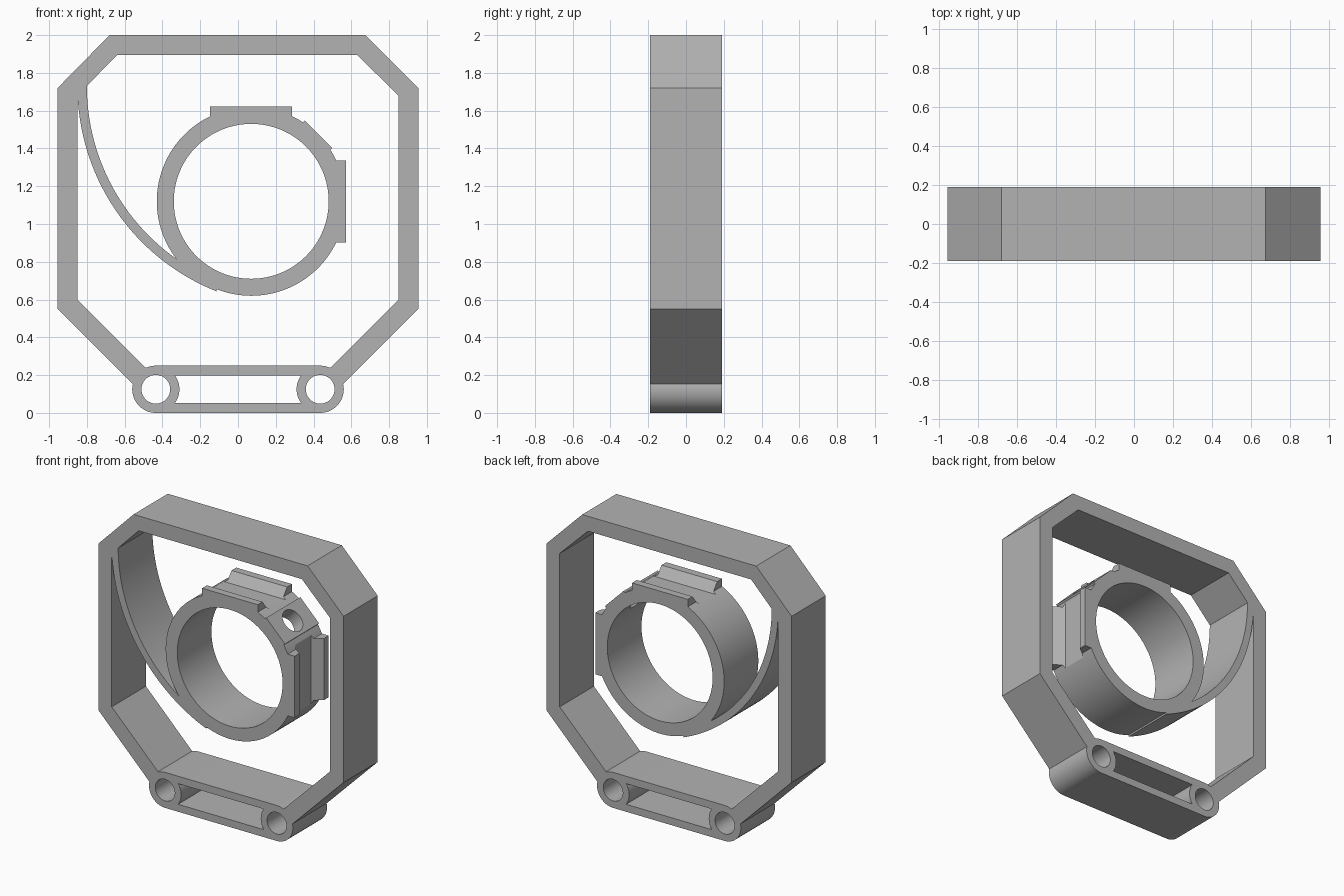
import bpy, bmesh
from math import sin, cos, pi, atan2
from mathutils import Matrix, Vector

cube = bpy.data.objects.get("Cube")
if cube:
    bpy.data.objects.remove(cube, do_unlink=True)

HALF = 0.19            # half depth of the whole bracket
RING = (0.07, 1.12)    # ring centre in x, z

grey = bpy.data.materials.new("plain_grey")
grey.use_nodes = True
grey.diffuse_color = (0.45, 0.45, 0.45, 1)
grey.node_tree.nodes["Principled BSDF"].inputs["Base Color"].default_value = grey.diffuse_color


def arc(c, r, a0, a1, n):
    return [(c[0] + r * cos(a0 + (a1 - a0) * i / n),
             c[1] + r * sin(a0 + (a1 - a0) * i / n)) for i in range(n + 1)]


def circle(c, r, n=96):
    return arc(c, r, 0, 2 * pi, n)[:-1]


def prism(name, pts, half=HALF, matrix=None):
    """Extrude an x-z outline along y, then place it."""
    bm = bmesh.new()
    face = bm.faces.new([bm.verts.new((x, -half, z)) for x, z in pts])
    out = bmesh.ops.extrude_face_region(bm, geom=[face])
    moved = [v for v in out["geom"] if isinstance(v, bmesh.types.BMVert)]
    bmesh.ops.translate(bm, vec=(0, 2 * half, 0), verts=moved)
    if matrix:
        bm.transform(matrix)
    bmesh.ops.recalc_face_normals(bm, faces=bm.faces)
    mesh = bpy.data.meshes.new(name)
    bm.to_mesh(mesh)
    bm.free()
    mesh.materials.append(grey)
    obj = bpy.data.objects.new(name, mesh)
    bpy.context.collection.objects.link(obj)
    return obj


def combine(target, tool, operation):
    mod = target.modifiers.new("combine", "BOOLEAN")
    mod.operation, mod.solver, mod.object = operation, "EXACT", tool
    bpy.context.view_layer.objects.active = target
    bpy.ops.object.modifier_apply(modifier=mod.name)
    bpy.data.objects.remove(tool, do_unlink=True)


def box(x0, x1, z0, z1):
    return [(x0, z0), (x1, z0), (x1, z1), (x0, z1)]


def radial(angle, dist):
    """Place local z along the ring's radius at an angle, local x tangential."""
    return (Matrix.Translation((RING[0], 0, RING[1]))
            @ Matrix.Rotation(pi / 2 - angle, 4, "Y") @ Matrix.Translation((0, 0, dist)))


def drill(target, angle, dist, radius, length):
    m = radial(angle, dist) @ Matrix.Rotation(pi / 2, 4, "X")
    combine(target, prism("drill", circle((0, 0), radius, 64), length / 2, m), "DIFFERENCE")


# Octagonal frame
frame = prism("frame", [(-0.68, 2), (0.675, 2), (0.955, 1.72), (0.955, 0.55), (0.53, 0.125),
                        (-0.53, 0.125), (-0.955, 0.55), (-0.955, 1.72)])
opening = [(-0.64, 1.895), (0.63, 1.895), (0.85, 1.68), (0.85, 0.6), (0.49, 0.24),
           (-0.49, 0.24), (-0.85, 0.6), (-0.85, 1.68)]
combine(frame, prism("opening", opening, 0.4), "DIFFERENCE")

# Rounded foot with two bolt holes and a slot between the bosses
FOOT = 0.125
foot = arc((0.435, FOOT), FOOT, -pi / 2, pi / 2, 32) + arc((-0.435, FOOT), FOOT, pi / 2, 1.5 * pi, 32)
combine(frame, prism("foot", foot), "UNION")
slot = (arc((0.435, FOOT), FOOT, pi + 0.62, pi - 0.62, 16)
        + arc((-0.435, FOOT), FOOT, 0.62, -0.62, 16))
combine(frame, prism("slot", slot, 0.4), "DIFFERENCE")
for x in (-0.435, 0.435):
    combine(frame, prism("bolt_hole", circle((x, FOOT), 0.076, 48), 0.4), "DIFFERENCE")

# Access holes in the top, side and corner of the frame
for angle, dist in ((0, 0.83), (pi / 4, 1.046), (pi / 2, 0.83)):
    drill(frame, angle, dist, 0.127, 0.3)

# Lens ring body
ring = prism("ring", circle(RING, 0.5, 128))

# Grooved pads on the top and the side, each a pair of rails
for angle in (pi / 2, 0):
    combine(ring, prism("pad", box(-0.217, 0.217, 0, 0.503), HALF, radial(angle, 0)), "UNION")
    groove = [(-0.087, 0.438), (0.087, 0.438), (0.15, 0.52), (-0.15, 0.52)]
    turn = radial(angle, 0) @ Matrix.Rotation(pi / 2, 4, "Z")
    combine(ring, prism("groove", groove, 0.3, turn), "DIFFERENCE")

# Flat corner pad
combine(ring, prism("corner_pad", box(-0.103, 0.103, 0, 0.503), HALF, radial(pi / 4, 0)), "UNION")

# Curved spring arm joining the frame to the ring
C = (0.32, 1.73)
start = atan2(1.65 - C[1], -0.85 - C[0]) + 2 * pi
arm = (arc(C, 1.17, start, pi + 1.19, 48) + [(-0.1, 0.68), (-0.27, 0.82)]
       + arc(C, 1.12, pi + 0.96, pi, 48) + [(-0.83, 1.77), (-0.9, 1.72), (-0.9, 1.65)])
combine(ring, prism("spring_arm", arm), "UNION")

# Bore and corner screw hole
combine(ring, prism("bore", circle(RING, 0.41, 128), 0.4), "DIFFERENCE")
drill(ring, pi / 4, 0.45, 0.08, 0.3)

# Join ring and arm to the frame as one solid
combine(frame, ring, "UNION")
frame.name = "bracket_frame"

bpy.ops.object.select_all(action="DESELECT")
frame.select_set(True)
bpy.context.view_layer.objects.active = frame
bpy.ops.object.shade_smooth_by_angle(angle=0.5)
